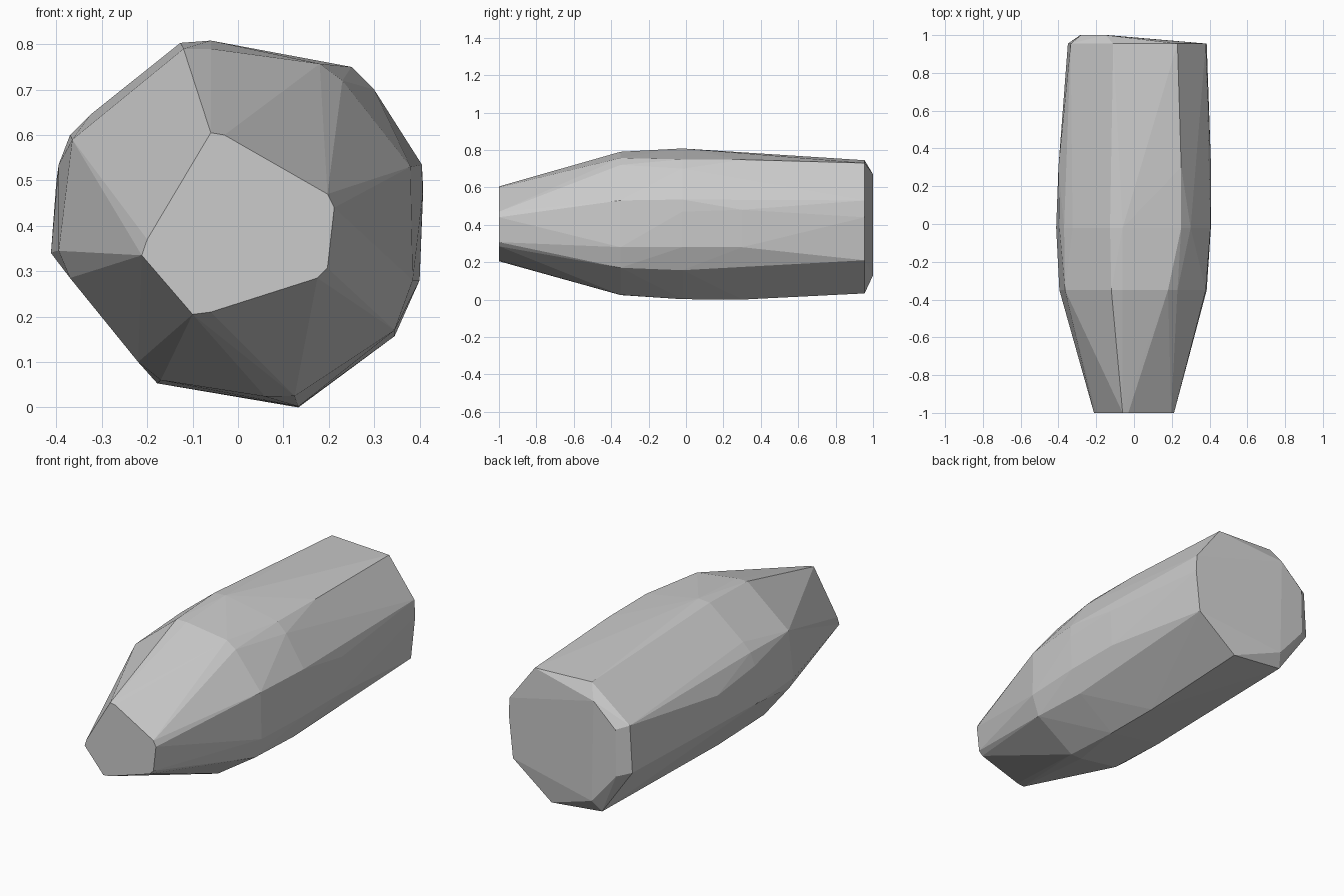
import bpy, bmesh
from math import radians

# Cross-sections of the faceted body: y position -> (x, z) outline
sections = {
    # blunt narrow front
    -1.0: [(-.06, .605), (-.03, .60), (.197, .47), (.212, .44), (.197, .307),
           (.175, .285), (-.06, .21), (-.10, .205), (-.212, .335), (-.20, .37)],
    # shoulder
    -.35: [(-.12, .79), (-.06, .79), (.18, .757), (.23, .72), (.38, .53), (.385, .28),
           (.345, .17), (.125, .025), (.06, .024), (-.17, .06), (-.22, .10),
           (-.37, .285), (-.395, .345), (-.365, .59)],
    # widest girth
    -.02: [(-.127, .803), (-.06, .808), (.25, .75), (.30, .70), (.405, .535),
           (.407, .47), (.40, .28), (.345, .157), (.133, .002), (-.178, .053),
           (-.22, .10), (-.412, .34), (-.395, .535), (-.37, .60), (-.325, .645)],
    # rear barrel
    .30: [(.133, 0), (.408, .48), (.40, .28), (-.40, .50), (.25, .748)],
    # back rim
    .955: [(-.11, .745), (.23, .73), (.38, .53), (.385, .44), (.36, .21),
           (.13, .033), (-.17, .065), (-.35, .32), (-.335, .57)],
    # slanted back cap
    1.0: [(-.15, .67), (-.28, .55), (-.285, .30), (-.14, .13)],
}

bm = bmesh.new()
for y, outline in sections.items():
    for x, z in outline:
        bm.verts.new((x, y, z))

# Wrap the sections in a hull, drop interior points, merge coplanar facets
hull = bmesh.ops.convex_hull(bm, input=bm.verts[:])
bmesh.ops.delete(bm, geom=[v for v in bm.verts if not v.link_faces], context='VERTS')
bmesh.ops.dissolve_limit(bm, angle_limit=radians(1), verts=bm.verts[:], edges=bm.edges[:])
bmesh.ops.recalc_face_normals(bm, faces=bm.faces[:])

mesh = bpy.data.meshes.new("faceted_body")
bm.to_mesh(mesh)
bm.free()
body = bpy.data.objects.new("faceted_body", mesh)
bpy.context.collection.objects.link(body)
